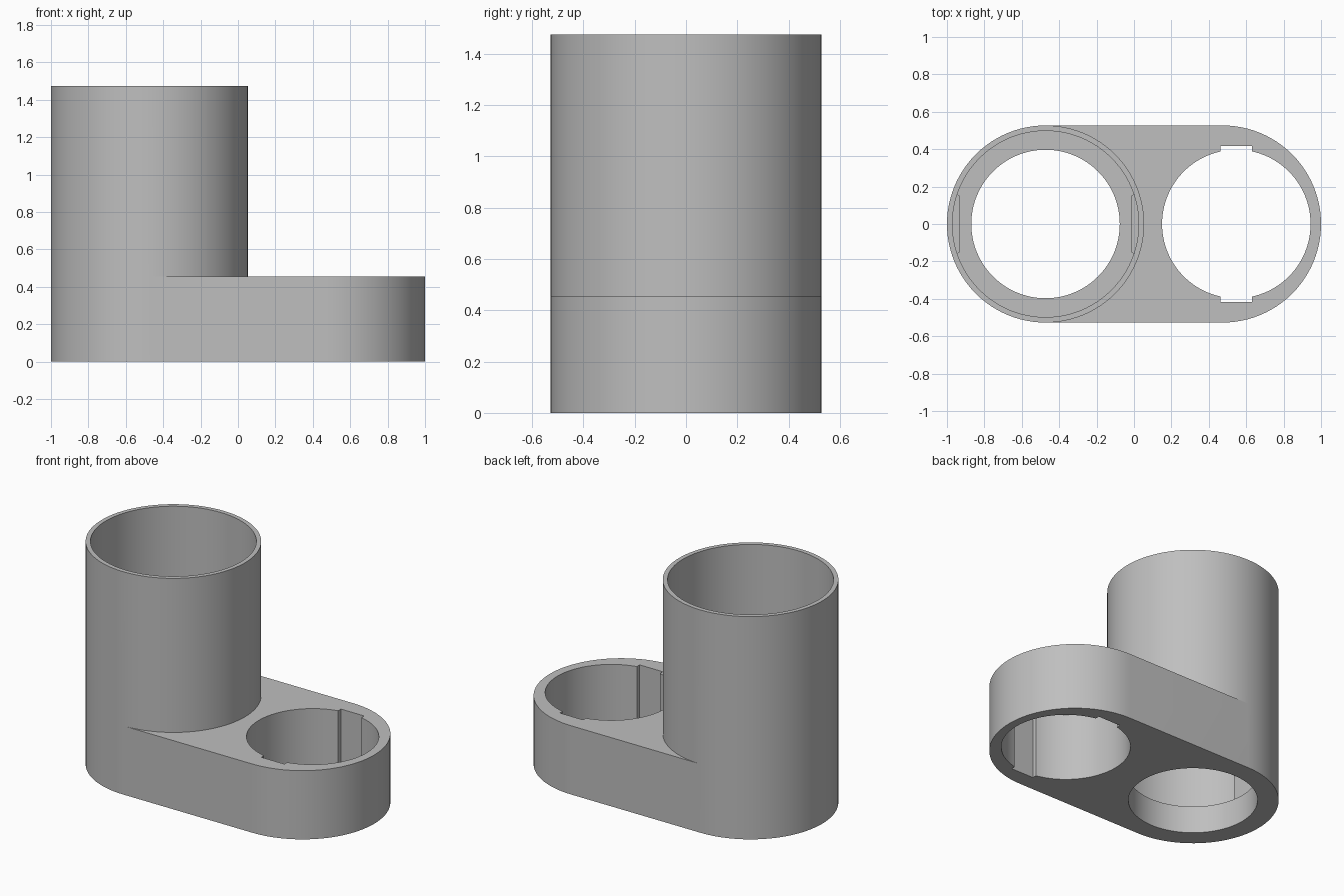
import bpy, bmesh, math
from math import pi, sin, cos, sqrt

cube = bpy.data.objects.get("Cube")
if cube:
    bpy.data.objects.remove(cube, do_unlink=True)

# Main dimensions
TUBE_X, CAP_X, KEY_X = -0.473, 0.473, 0.547
R_OUT, R_BORE, R_HOLE = 0.527, 0.498, 0.397
Z_LEDGE, Z_BASE, Z_TOP = 0.185, 0.455, 1.475
SEG = 96

grey = bpy.data.materials.new("plain grey")
grey.use_nodes = True
GREY = (0.52, 0.52, 0.52, 1)
grey.diffuse_color = GREY
grey.node_tree.nodes["Principled BSDF"].inputs["Base Color"].default_value = GREY


def arc(cx, r, a0, a1, n):
    return [(cx + r * cos(a0 + (a1 - a0) * i / n), r * sin(a0 + (a1 - a0) * i / n))
            for i in range(n + 1)]


def circle(cx, r):
    return arc(cx, r, -pi / 2, 1.5 * pi, SEG)[:-1]


def wall(bm, loop, z0, z1):
    low = [bm.verts.new((x, y, z0)) for x, y in loop]
    high = [bm.verts.new((x, y, z1)) for x, y in loop]
    for i in range(len(loop)):
        j = (i + 1) % len(loop)
        bm.faces.new((low[i], low[j], high[j], high[i]))


def flat(bm, z, *loops):
    """Fill a flat region bounded by an outer loop and optional holes."""
    edges = []
    for loop in loops:
        vs = [bm.verts.new((x, y, z)) for x, y in loop]
        edges += [bm.edges.new((v, vs[i - 1])) for i, v in enumerate(vs)]
    bmesh.ops.triangle_fill(bm, use_beauty=True, use_dissolve=False, edges=edges)


def finish(bm, name):
    bmesh.ops.remove_doubles(bm, verts=bm.verts[:], dist=1e-5)
    bmesh.ops.recalc_face_normals(bm, faces=bm.faces[:])
    mesh = bpy.data.meshes.new(name)
    bm.to_mesh(mesh)
    bm.free()
    mesh.materials.append(grey)
    obj = bpy.data.objects.new(name, mesh)
    bpy.context.collection.objects.link(obj)
    bpy.ops.object.select_all(action='DESELECT')
    obj.select_set(True)
    bpy.context.view_layer.objects.active = obj
    bpy.ops.object.shade_smooth_by_angle(angle=math.radians(30))
    return obj


# Outlines
half = SEG // 2
right_cap = arc(CAP_X, R_OUT, -pi / 2, pi / 2, half)
stadium = right_cap + arc(TUBE_X, R_OUT, pi / 2, 1.5 * pi, half)
deck = right_cap + arc(TUBE_X, R_OUT, pi / 2, -pi / 2, half)
tube_outer, bore, hole = (circle(TUBE_X, r) for r in (R_OUT, R_BORE, R_HOLE))

# Socket outline with a key groove at the front and back
key_w, key_y = 0.085, 0.417
a = math.asin(key_w / R_HOLE)
socket = []
for side in (1, -1):
    socket += [(KEY_X + side * (x - KEY_X), side * y)
               for x, y in arc(KEY_X, R_HOLE, -pi / 2 + a, pi / 2 - a, half)]
    socket += [(KEY_X + side * key_w, side * key_y), (KEY_X - side * key_w, side * key_y)]

# Body: rounded base, stepped tube and keyed socket as one shell
bm = bmesh.new()
flat(bm, 0, stadium, hole, socket)
wall(bm, stadium, 0, Z_BASE)
wall(bm, socket, 0, Z_BASE)
flat(bm, Z_BASE, deck, socket)
wall(bm, tube_outer, Z_BASE, Z_TOP)
flat(bm, Z_TOP, tube_outer, bore)
wall(bm, bore, Z_LEDGE, Z_TOP)
flat(bm, Z_LEDGE, bore, hole)
wall(bm, hole, 0, Z_LEDGE)
finish(bm, "holder_body")

# Locating tabs standing on the ledge inside the tube
for side, name in ((1, "left_tab"), (-1, "right_tab")):
    b = math.asin(0.16 / R_BORE)
    outline = arc(0, R_BORE + 0.004, -b, b, 12) + [(0.457, 0.15), (0.457, -0.15)]
    outline = [(TUBE_X + side * x, y) for x, y in outline]
    bm = bmesh.new()
    wall(bm, outline, Z_LEDGE, Z_BASE)
    flat(bm, Z_LEDGE, outline)
    flat(bm, Z_BASE, outline)
    finish(bm, name)
